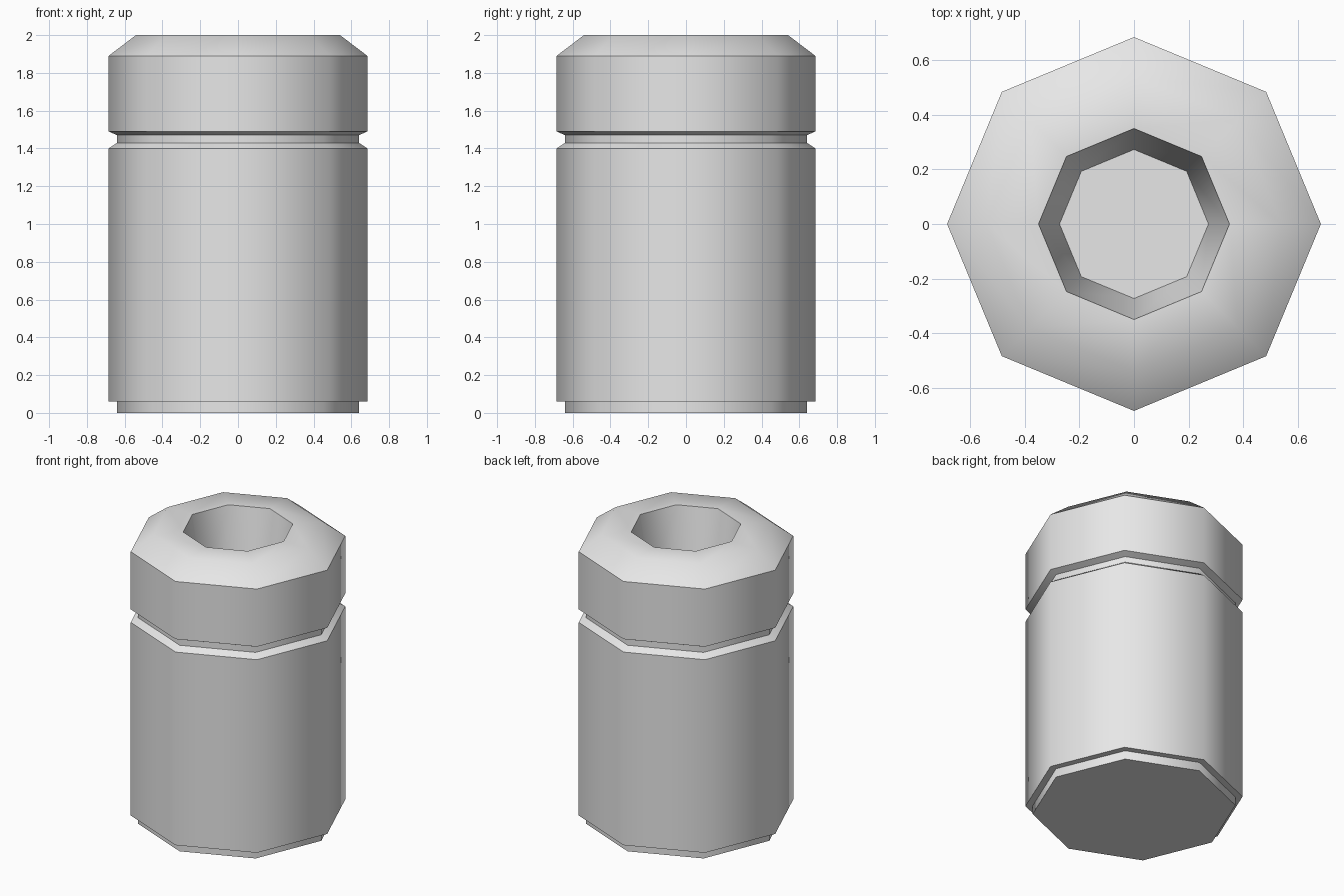
import bpy
import bmesh
import math

SIDES = 8

old = bpy.data.objects.get("Cube")
if old:
    bpy.data.objects.remove(old, do_unlink=True)

# Single plain grey finish
grey = bpy.data.materials.new("plain_grey")
grey.use_nodes = True
grey.diffuse_color = (0.8, 0.8, 0.8, 1)
grey.node_tree.nodes["Principled BSDF"].inputs["Base Color"].default_value = (0.8, 0.8, 0.8, 1)


def lathe(name, profile, close_start=False, close_end=False):
    """Turn an (radius, height) profile into an eight-sided solid of rings."""
    bm = bmesh.new()
    rings = []
    for radius, z in profile:
        angles = [math.tau * i / SIDES for i in range(SIDES)]
        rings.append([bm.verts.new((radius * math.cos(a), radius * math.sin(a), z))
                      for a in angles])
    for low, high in zip(rings, rings[1:]):
        for i in range(SIDES):
            j = (i + 1) % SIDES
            bm.faces.new((low[i], low[j], high[j], high[i]))
    if close_start:
        bm.faces.new(rings[0][::-1])
    if close_end:
        bm.faces.new(rings[-1])
    mesh = bpy.data.meshes.new(name)
    bm.to_mesh(mesh)
    bm.free()
    mesh.materials.append(grey)
    obj = bpy.data.objects.new(name, mesh)
    bpy.context.collection.objects.link(obj)
    # Rounded shading around the sides, crisp steps and rims
    bpy.ops.object.select_all(action='DESELECT')
    obj.select_set(True)
    bpy.context.view_layer.objects.active = obj
    bpy.ops.object.shade_smooth_by_angle(angle=math.radians(50))
    return obj


# Body with recessed foot and bevelled shoulder
lathe("body", [(0.64, 0), (0.64, 0.06), (0.685, 0.06), (0.685, 1.40), (0.64, 1.43)],
      close_start=True)

# Cap with groove neck, chamfered top and tapered socket
lathe("cap", [(0.64, 1.43), (0.64, 1.47), (0.685, 1.49), (0.685, 1.89),
              (0.54, 2.0), (0.35, 2.0), (0.273, 1.55)],
      close_end=True)
